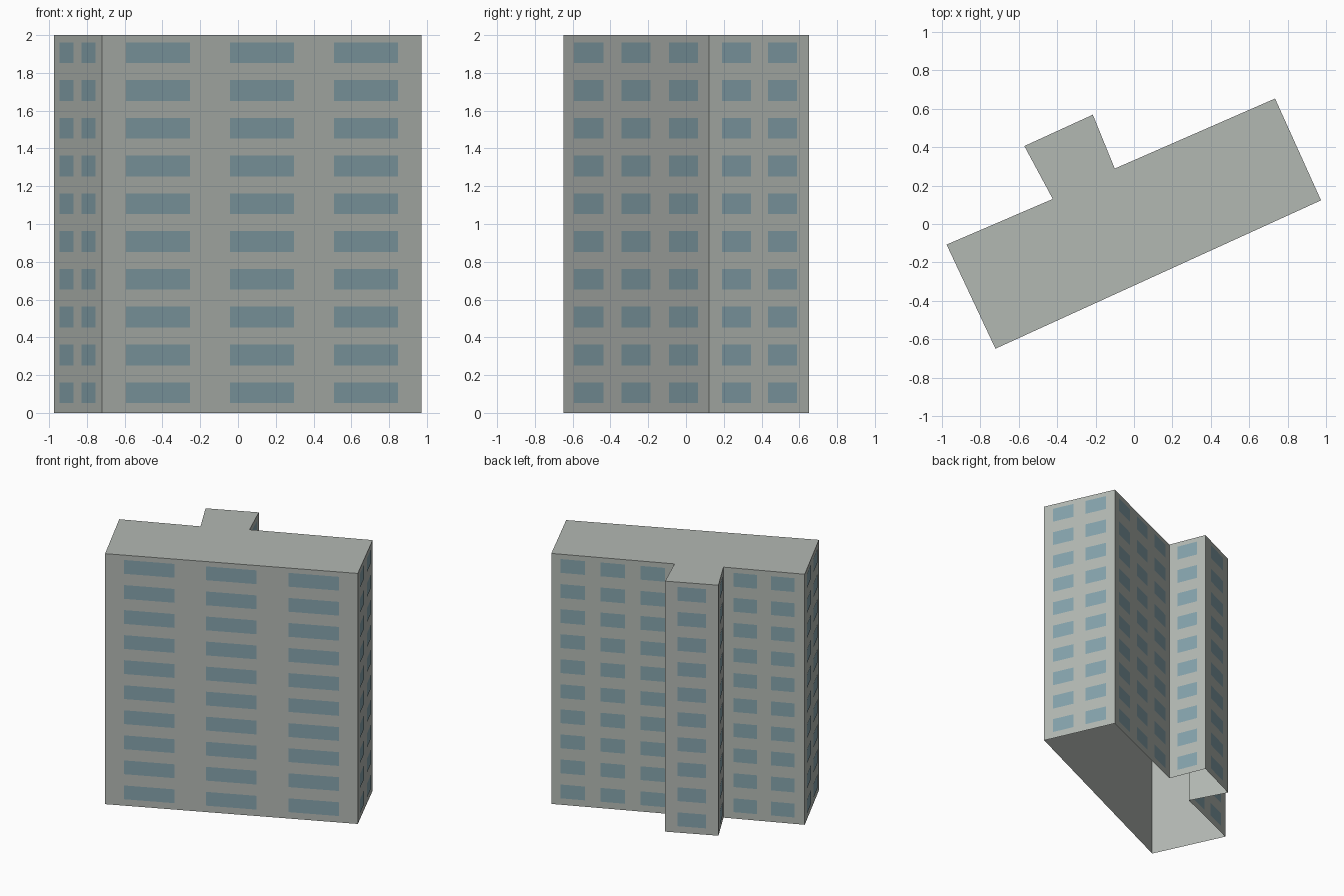
import bpy
import bmesh
from mathutils import Vector

default = bpy.data.objects.get("Cube")
if default:
    bpy.data.objects.remove(default, do_unlink=True)

HEIGHT = 2.0
FLOORS = 10
SILL, HEAD = 0.052, 0.162   # window bottom and top within one storey
OFFSET = 0.002              # gap between wall and window plate


def material(name, color):
    mat = bpy.data.materials.new(name)
    mat.use_nodes = True
    rgba = (*color, 1.0)
    mat.diffuse_color = rgba
    mat.node_tree.nodes["Principled BSDF"].inputs["Base Color"].default_value = rgba
    return mat


def add_object(name, bm, mat):
    mesh = bpy.data.meshes.new(name)
    bm.to_mesh(mesh)
    bm.free()
    mesh.materials.append(mat)
    obj = bpy.data.objects.new(name, mesh)
    bpy.context.collection.objects.link(obj)
    return obj


concrete = material("grey concrete", (0.45, 0.48, 0.45))
glass = material("blue grey glass", (0.235, 0.365, 0.41))

# Window spans as fractions of the wall length
ONE = [(0.23, 0.77)]
TWO = [(0.125, 0.415), (0.585, 0.875)]
THREE = [(0.075, 0.275), (0.4, 0.6), (0.725, 0.925)]

# Counter-clockwise footprint: wall name, start corner, window spans
walls = [
    ("front", (-0.72, -0.648), THREE),
    ("left_end", (0.972, 0.123), TWO),
    ("back_left", (0.733, 0.652), THREE),
    ("stair_tower_left", (-0.1, 0.288), ONE),
    ("stair_tower_back", (-0.214, 0.568), ONE),
    ("stair_tower_right", (-0.57, 0.405), ONE),
    ("back_right", (-0.422, 0.13), TWO),
    ("right_end", (-0.974, -0.107), TWO),
]
corners = [Vector((*corner, 0)) for _, corner, _ in walls]

# Building shell: walls and flat roof, open underneath
up = Vector((0, 0, HEIGHT))
bm = bmesh.new()
low = [bm.verts.new(c) for c in corners]
high = [bm.verts.new(c + up) for c in corners]
for i in range(len(walls)):
    j = (i + 1) % len(walls)
    bm.faces.new((low[i], low[j], high[j], high[i]))
bm.faces.new(high)
add_object("building_shell", bm, concrete)

# Rows of thin window plates on each wall
for i, (name, _, spans) in enumerate(walls):
    start, end = corners[i], corners[(i + 1) % len(walls)]
    along = end - start
    out = along.cross(Vector((0, 0, 1))).normalized() * OFFSET
    bm = bmesh.new()
    for floor in range(FLOORS):
        base = floor * HEIGHT / FLOORS
        for a, b in spans:
            quad = [(a, SILL), (b, SILL), (b, HEAD), (a, HEAD)]
            bm.faces.new([bm.verts.new(start + along * t + out + Vector((0, 0, base + z)))
                          for t, z in quad])
    add_object(name + "_windows", bm, glass)
